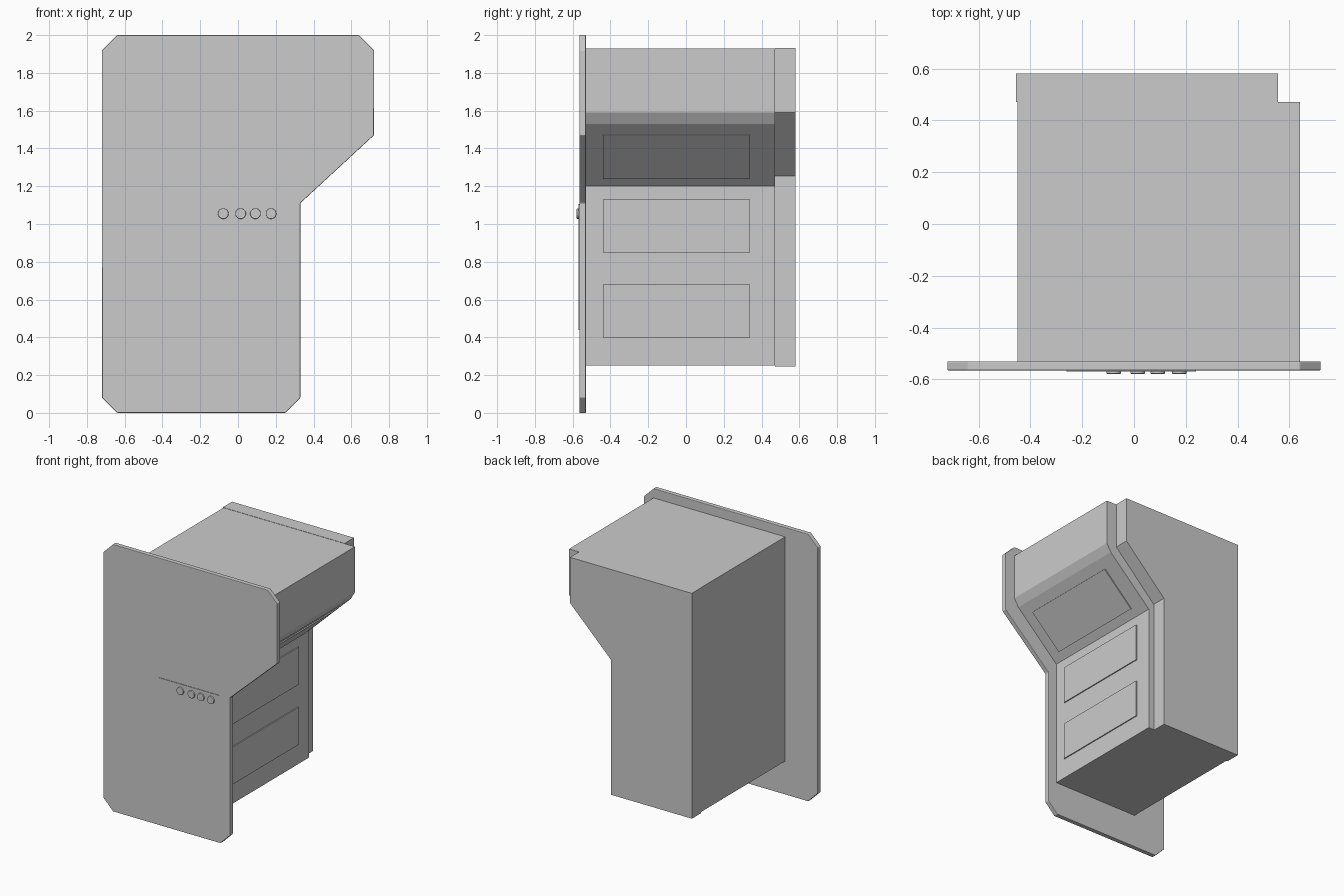
import bpy, bmesh, math
from mathutils import Vector

if "Cube" in bpy.data.objects:
    bpy.data.objects.remove(bpy.data.objects["Cube"])


def prism(name, profile, y0, y1, bevel=0.0):
    """Extrude an (x, z) profile from y0 to y1."""
    bm = bmesh.new()
    face = bm.faces.new([bm.verts.new((x, y0, z)) for x, z in profile])
    ext = bmesh.ops.extrude_face_region(bm, geom=[face])
    verts = [g for g in ext["geom"] if isinstance(g, bmesh.types.BMVert)]
    bmesh.ops.translate(bm, verts=verts, vec=(0, y1 - y0, 0))
    bmesh.ops.recalc_face_normals(bm, faces=bm.faces)
    mesh = bpy.data.meshes.new(name)
    bm.to_mesh(mesh)
    bm.free()
    obj = bpy.data.objects.new(name, mesh)
    bpy.context.collection.objects.link(obj)
    if bevel:
        mod = obj.modifiers.new("edge_bevel", "BEVEL")
        mod.width = bevel
        mod.segments = 2
        mod.limit_method = "ANGLE"
    return obj


def side_panel(name, start, end, height=0.008):
    """Thin raised panel on the right side, between two (x, z) points."""
    a, b = Vector(start), Vector(end)
    d = (b - a).normalized()
    n = Vector((d.y, -d.x))
    pts = [a - n * 0.01, a + n * height, b + n * height, b - n * 0.01]
    return prism(name, pts, -0.44, 0.34)


# Front plate with clipped corners
prism("front_plate", [
    (-0.64, 0.0), (0.25, 0.0), (0.33, 0.08), (0.33, 1.11), (0.72, 1.47),
    (0.72, 1.92), (0.64, 2.0), (-0.64, 2.0), (-0.72, 1.92), (-0.72, 0.08),
], -0.565, -0.53, 0.004)

# Main body with overhanging upper part
prism("body", [
    (-0.45, 0.25), (0.26, 0.25), (0.26, 1.20), (0.605, 1.53),
    (0.64, 1.59), (0.64, 1.93), (-0.45, 1.93),
], -0.53, 0.47)

# Narrower rear cover
prism("rear_cover", [
    (-0.455, 0.245), (0.215, 0.245), (0.215, 1.255), (0.555, 1.59),
    (0.555, 1.932), (-0.455, 1.932),
], 0.47, 0.58)

# Raised side panels, two upright and one on the slope
side_panel("lower_side_panel", (0.26, 0.40), (0.26, 0.68))
side_panel("middle_side_panel", (0.26, 0.85), (0.26, 1.13))
slope = 0.345 / 0.33
side_panel("sloped_side_panel", (0.26 + 0.045 * slope, 1.245),
           (0.26 + 0.275 * slope, 1.475))

# Thin control panel on the front with a slim top strip
prism("control_panel", [(-0.235, 0.44), (0.215, 0.44), (0.215, 1.10),
                        (-0.235, 1.10)], -0.568, -0.56)
prism("control_strip", [(-0.26, 1.10), (0.24, 1.10), (0.24, 1.106),
                        (-0.26, 1.106)], -0.569, -0.56)

# Four round buttons
for i, x in enumerate((-0.078, 0.014, 0.092, 0.175)):
    ring = [(x + 0.028 * math.cos(math.tau * k / 24),
             1.055 + 0.028 * math.sin(math.tau * k / 24)) for k in range(24)]
    prism(f"button_{i + 1}", ring, -0.579, -0.56, 0.004)
